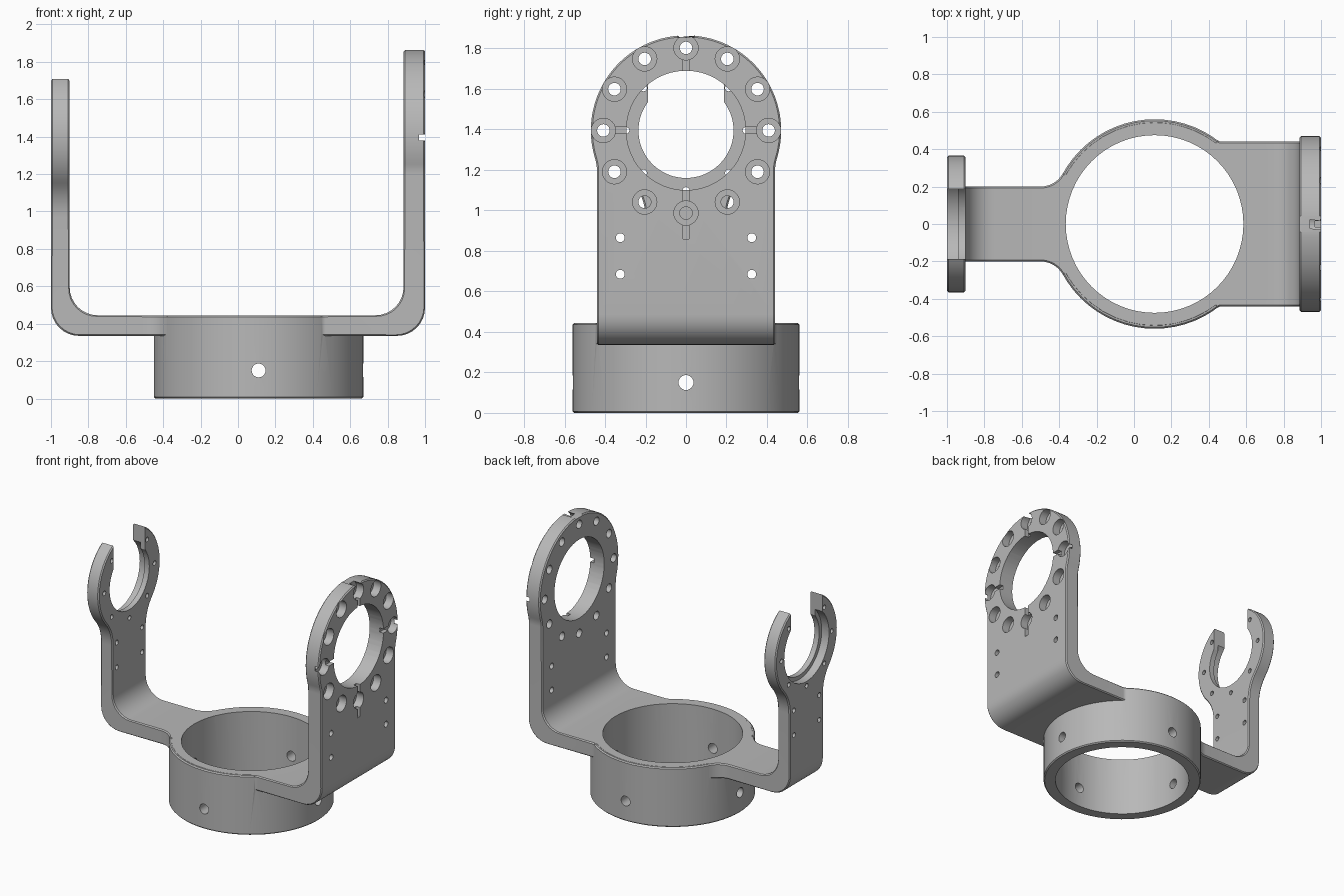
import bpy, bmesh
from math import sin, cos, acos, asin, sqrt, pi, radians
from mathutils import Matrix, Vector

if "Cube" in bpy.data.objects:
    bpy.data.objects.remove(bpy.data.objects["Cube"], do_unlink=True)

RING_X, RING_R, BORE_R = 0.11, 0.56, 0.475   # base ring
PIVOT_Z = 1.395                              # height of both arm eyes
LOW, TOP = 0.335, 0.445                      # plate underside and top
BEND, CHAMFER = 0.15, 0.008

metal = bpy.data.materials.new("grey metal")
metal.use_nodes = True
metal.diffuse_color = (0.48, 0.48, 0.48, 1)
metal.node_tree.nodes["Principled BSDF"].inputs["Base Color"].default_value = (0.48, 0.48, 0.48, 1)


def make_object(name, bm):
    bmesh.ops.recalc_face_normals(bm, faces=bm.faces[:])
    if bm.calc_volume(signed=True) < 0:
        bmesh.ops.reverse_faces(bm, faces=bm.faces[:])
    mesh = bpy.data.meshes.new(name)
    bm.to_mesh(mesh)
    bm.free()
    mesh.materials.append(metal)
    ob = bpy.data.objects.new(name, mesh)
    bpy.context.scene.collection.objects.link(ob)
    return ob


def cylinder(name, center, radius, depth, axis="Z", segs=24):
    turn = {"X": Matrix.Rotation(pi / 2, 4, "Y"),
            "Y": Matrix.Rotation(pi / 2, 4, "X"), "Z": Matrix()}[axis]
    bm = bmesh.new()
    bmesh.ops.create_cone(bm, cap_ends=True, segments=segs, radius1=radius, radius2=radius,
                          depth=depth, matrix=Matrix.Translation(center) @ turn)
    return make_object(name, bm)


def box(name, low, high):
    low, high = Vector(low), Vector(high)
    bm = bmesh.new()
    bmesh.ops.create_cube(bm, size=1, matrix=Matrix.Translation((low + high) / 2)
                          @ Matrix.Diagonal((*(high - low), 1)))
    return make_object(name, bm)


def volume(mesh):
    bm = bmesh.new()
    bm.from_mesh(mesh)
    result = bm.calc_volume(signed=True)
    bm.free()
    return result


def combine(body, other, operation="DIFFERENCE"):
    """Boolean that keeps the first solver result with a sensible volume."""
    before = volume(body.data)
    mod = body.modifiers.new("combine", "BOOLEAN")
    mod.operation, mod.object = operation, other
    shaped = None
    for solver in ("MANIFOLD", "EXACT", "FLOAT"):
        mod.solver = solver
        graph = bpy.context.evaluated_depsgraph_get()
        graph.update()
        mesh = bpy.data.meshes.new_from_object(body.evaluated_get(graph))
        ratio = volume(mesh) / before
        good = 1.0001 < ratio < 4 if operation == "UNION" else 0.4 < ratio < 0.999999
        if good:
            shaped = mesh
            break
        bpy.data.meshes.remove(mesh)
    body.modifiers.remove(mod)
    if shaped:
        body.data = shaped
    bpy.data.objects.remove(other, do_unlink=True)


def steps(a, b, n):
    return [a + (b - a) * i / n for i in range(n + 1)]


def half_strap(side, x_in, eye_r, width, neck_r, plate_r):
    """Stations (outer point, inner point, half width) from arm tip to ring middle."""
    out = []

    def upright(z, w):
        out.append((Vector((side, 0, z)), Vector((side * x_in, 0, z)), w))

    def flat(x, w):
        out.append((Vector((x, 0, LOW)), Vector((x, 0, TOP)), w))

    # rounded eye, then the concave neck
    th = acos((width + neck_r) / (eye_r + neck_r))
    for a in steps(1.48, -th, 30):
        upright(PIVOT_Z + eye_r * sin(a), eye_r * cos(a))
    neck_z = PIVOT_Z - (eye_r + neck_r) * sin(th)
    for b in steps(pi - th, pi, 8)[1:]:
        upright(neck_z + neck_r * sin(b), width + neck_r + neck_r * cos(b))
    # bend at the foot of the arm
    for t in steps(0, pi / 2, 8):
        out.append((Vector((side * (1 - BEND + BEND * cos(t)), 0, LOW + BEND - BEND * sin(t))),
                    Vector((side * (x_in - BEND + BEND * cos(t)), 0, TOP + BEND - BEND * sin(t))),
                    width))
    # plate with a fillet that runs into the ring
    reach, rise = RING_R + plate_r, width + plate_r
    phi = asin(rise / reach)
    start = RING_X + side * sqrt(reach ** 2 - rise ** 2)
    for k in steps(0, pi / 2 - phi, 6):
        flat(start - side * plate_r * sin(k), rise - plate_r * cos(k))
    inner = RING_R - 0.01
    for a in steps(phi, pi / 2, 8):
        flat(RING_X + side * inner * cos(a), inner * sin(a))
    return out


def strap(name, stations):
    """Loft a chamfered strip through the stations."""
    bm = bmesh.new()
    rings = []
    last = len(stations) - 1
    for i, (o, n, w) in enumerate(stations):
        before, after = stations[max(i - 1, 0)], stations[min(i + 1, last)]
        along = (after[0] + after[1] - before[0] - before[1]) / 2
        ds, dw = along.length, after[2] - before[2]
        size = sqrt(ds * ds + dw * dw)
        shift = along.normalized() * (dw / size * CHAMFER)
        inset = w - CHAMFER * ds / size
        q = (n - o).normalized() * CHAMFER
        half = [(o + shift, inset), (o + q, w), (n - q, w), (n + shift, inset)]
        loop = half + [(p, -y) for p, y in reversed(half)]
        rings.append([bm.verts.new((p.x, y, p.z)) for p, y in loop])
    for a, b in zip(rings, rings[1:]):
        for j in range(8):
            k = (j + 1) % 8
            bm.faces.new((a[j], a[k], b[k], b[j]))
    bm.faces.new(rings[0])
    bm.faces.new(rings[-1])
    return make_object(name, bm)


# one bent strap: narrow arm, plate, wide arm
narrow = half_strap(-1, 0.90, 0.365, 0.20, 0.28, 0.137)
wide = half_strap(1, 0.885, 0.47, 0.44, 0.20, 0.04)
bracket = strap("fork_bracket", narrow + wide[-2::-1])

# base ring with softened rims
ring_top = TOP - 0.001
bm = bmesh.new()
bmesh.ops.create_cone(bm, cap_ends=True, segments=64, radius1=RING_R, radius2=RING_R,
                      depth=ring_top, matrix=Matrix.Translation((RING_X, 0, ring_top / 2)))
rims = [e for e in bm.edges if abs(e.verts[0].co.z - e.verts[1].co.z) < 1e-4]
bmesh.ops.bevel(bm, geom=rims, offset=CHAMFER, segments=1, affect="EDGES")
combine(bracket, make_object("base_ring", bm), "UNION")
combine(bracket, cylinder("ring_bore", (RING_X, 0, 0.2), BORE_R, 1, segs=64))
for axis in "XY":
    combine(bracket, cylinder("ring_hole", (RING_X, 0, 0.15), 0.037, 1.4, axis))

# wide arm: large eye, bolt circle with counterbores, cross slots
combine(bracket, cylinder("wide_eye", (0.95, 0, PIVOT_Z), 0.295, 0.4, "X", 48))
for i in range(12):
    a = radians(30 * i)
    y, z = 0.408 * sin(a), PIVOT_Z + 0.408 * cos(a)
    combine(bracket, cylinder("bolt_hole", (0.95, y, z), 0.031, 0.4, "X"))
    combine(bracket, cylinder("counterbore", (1.04, y, z), 0.06, 0.2, "X"))
combine(bracket, box("slot_across", (0.969, -0.6, PIVOT_Z - 0.016), (1.1, 0.6, PIVOT_Z + 0.016)))
combine(bracket, box("slot_upright", (0.969, -0.016, 0.86), (1.1, 0.016, 2)))

# narrow arm: open clip with a stepped seat and small screw holes
combine(bracket, cylinder("clip_eye", (-0.95, 0, PIVOT_Z), 0.235, 0.4, "X", 48))
combine(bracket, cylinder("clip_seat", (-1.04, 0, PIVOT_Z), 0.265, 0.2, "X", 48))
combine(bracket, box("clip_mouth", (-1.2, -0.187, PIVOT_Z), (-0.8, 0.187, 2)))
for i in range(1, 8):
    a = radians(45 * i)
    spot = (-0.95, 0.297 * sin(a), PIVOT_Z + 0.297 * cos(a))
    combine(bracket, cylinder("clip_hole", spot, 0.017, 0.4, "X", 16))

# four mounting holes in each arm
for s in (-1, 1):
    for y, z, x in ((0.325, 0.865, 0.95), (0.325, 0.685, 0.95),
                    (0.15, 0.97, -0.95), (0.15, 0.785, -0.95)):
        radius = 0.022 if x > 0 else 0.018
        combine(bracket, cylinder("mount_hole", (x, s * y, z), radius, 0.4, "X", 16))

bpy.ops.object.select_all(action="DESELECT")
bracket.select_set(True)
bpy.context.view_layer.objects.active = bracket
bpy.ops.object.shade_smooth_by_angle(angle=radians(30))
